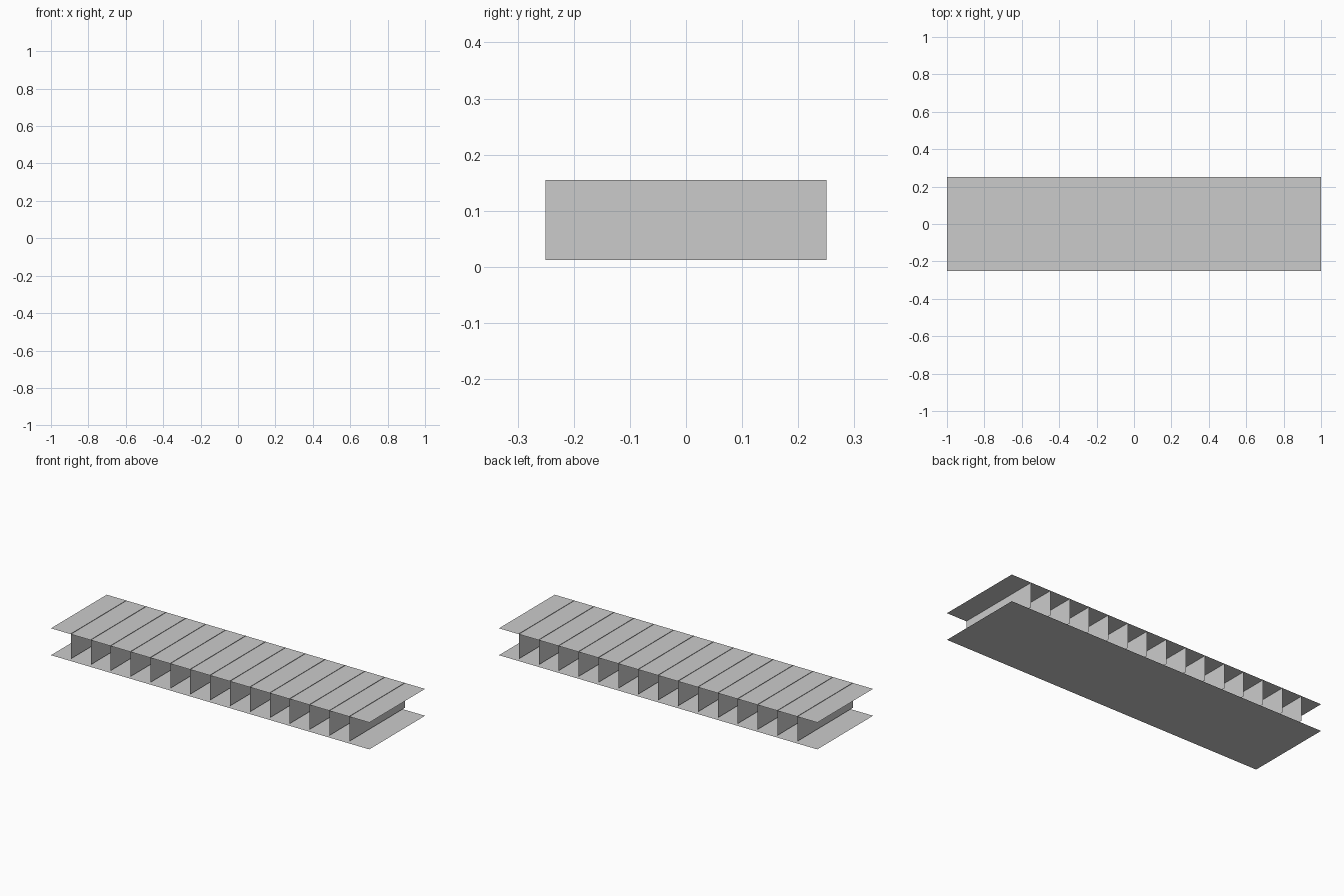
import bpy

if "Cube" in bpy.data.objects:
    bpy.data.objects.remove(bpy.data.objects["Cube"])

def sheet(name, corners):
    """Single zero-thickness rectangular panel."""
    me = bpy.data.meshes.new(name)
    me.from_pydata(corners, [], [(0, 1, 2, 3)])
    ob = bpy.data.objects.new(name, me)
    bpy.context.collection.objects.link(ob)
    return ob

L, W = 1.0, 0.25            # half length, half depth
TOP_Z = 0.1525              # upper sheet height
RIB_LOW, RIB_HIGH = 0.0125, 0.155

# Upper and lower horizontal sheets
for name, z in (("bottom_sheet", 0.0), ("top_sheet", TOP_Z)):
    sheet(name, [(-L, -W, z), (L, -W, z), (L, W, z), (-L, W, z)])

# Upright dividers, their top edges just poking through the upper sheet
for i in range(15):
    x = -0.875 + 0.125 * i
    sheet(f"divider_{i + 1}", [(x, -W, RIB_LOW), (x, W, RIB_LOW),
                               (x, W, RIB_HIGH), (x, -W, RIB_HIGH)])
